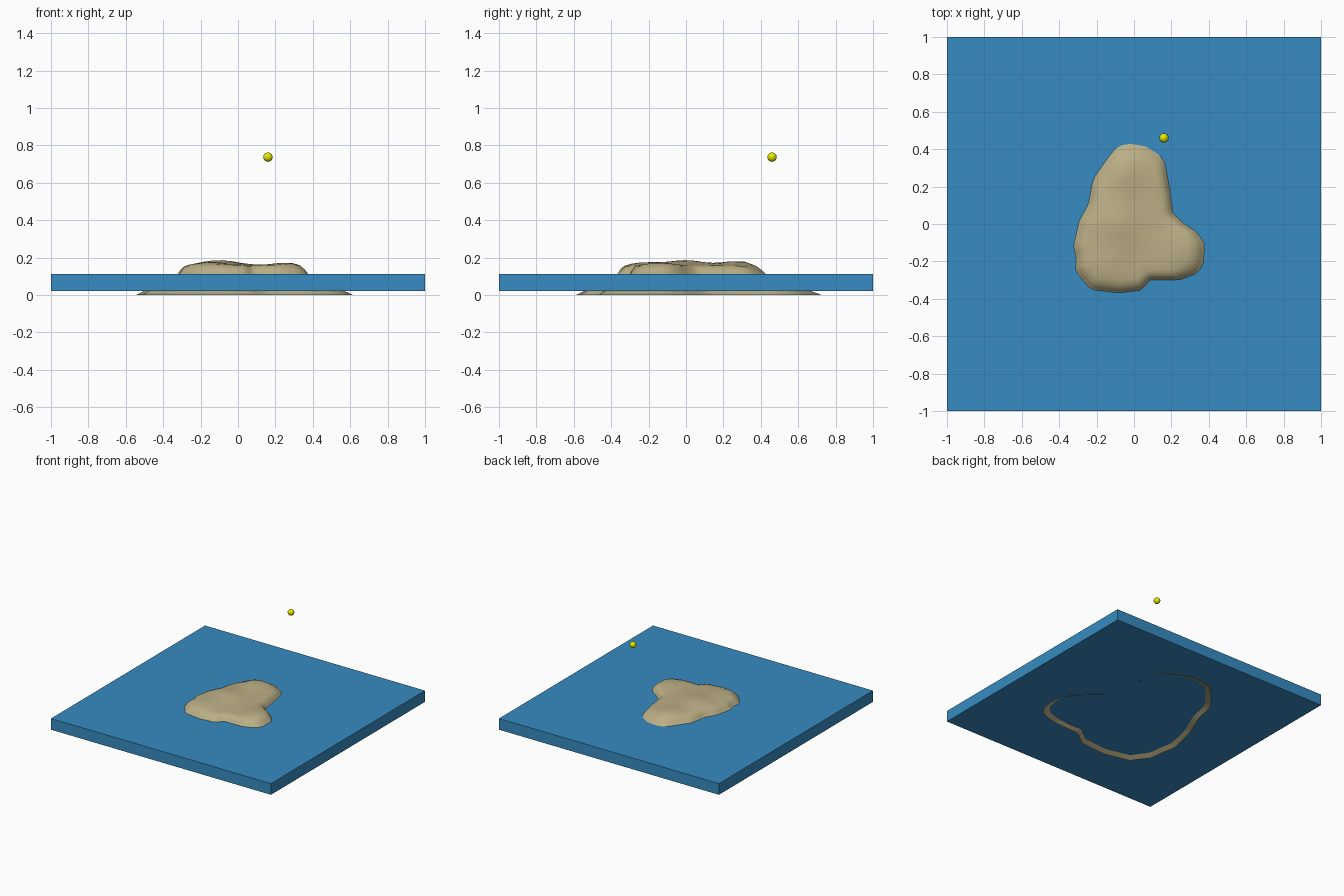
import bpy, bmesh, math
from mathutils import Vector

if "Cube" in bpy.data.objects:
    bpy.data.objects.remove(bpy.data.objects["Cube"])


def material(name, rgb):
    m = bpy.data.materials.new(name)
    m.diffuse_color = (*rgb, 1)
    m.use_nodes = True
    m.node_tree.nodes["Principled BSDF"].inputs["Base Color"].default_value = m.diffuse_color
    return m


water_blue = material("water blue", (0.038, 0.26, 0.54))
sand = material("sand", (0.50, 0.43, 0.24))
sun_yellow = material("sun yellow", (0.8, 0.8, 0.0))

# Outlines of the island: sea bed rim and waterline
RIM = [(0.58, -0.386), (0.615, -0.25), (0.616, -0.158), (0.52, -0.03), (0.364, 0.116),
       (0.31, 0.32), (0.29, 0.53), (0.235, 0.64), (0.053, 0.725), (-0.14, 0.723),
       (-0.25, 0.61), (-0.36, 0.474), (-0.40, 0.28), (-0.49, 0.07), (-0.55, -0.18),
       (-0.52, -0.3), (-0.514, -0.40), (-0.41, -0.54), (-0.2, -0.59), (0.04, -0.57),
       (0.15, -0.475), (0.40, -0.465), (0.516, -0.43)]
SHORE = [(0.38, -0.11), (0.34, -0.045), (0.27, 0.0), (0.21, 0.055), (0.19, 0.2),
         (0.16, 0.355), (0.06, 0.42), (-0.02, 0.43), (-0.09, 0.42), (-0.155, 0.335),
         (-0.22, 0.24), (-0.245, 0.105), (-0.295, 0.015), (-0.325, -0.12),
         (-0.31, -0.18), (-0.315, -0.25), (-0.235, -0.35), (-0.085, -0.37),
         (0.04, -0.355), (0.085, -0.30), (0.245, -0.30), (0.325, -0.27), (0.37, -0.23)]
CENTRE = Vector((-0.02, -0.07))
STEPS = 72


def radius(outline, a):
    """Distance from the centre to the outline in direction a."""
    d = Vector((math.cos(a), math.sin(a)))
    best = 0
    for i, p in enumerate(outline):
        p = Vector(p) - CENTRE
        e = Vector(outline[(i + 1) % len(outline)]) - CENTRE - p
        den = d.x * e.y - d.y * e.x
        if abs(den) < 1e-9:
            continue
        t = (p.x * e.y - p.y * e.x) / den
        s = (p.x * d.y - p.y * d.x) / den
        if t > 0 and -1e-6 <= s <= 1 + 1e-6:
            best = max(best, t)
    return best


def hill(x, y):
    """Plateau height with gentle humps."""
    humps = [(-0.1, 0.0, 0.026, 0.13), (-0.05, 0.28, 0.024, 0.09),
             (0.27, -0.14, 0.014, 0.1), (-0.15, -0.22, 0.014, 0.11)]
    return 0.160 + sum(h * math.exp(-((x - u) ** 2 + (y - v) ** 2) / (w * w))
                       for u, v, h, w in humps)


# Island: open shell of rings from the rim up to the plateau
bm = bmesh.new()
angles = [2 * math.pi * i / STEPS for i in range(STEPS)]
rings = []
# (scale of shore outline, share of the hill height above the water)
levels = [None, (1, 0), (0.95, 0.45), (0.88, 0.82), (0.78, 0.96),
          (0.62, 1), (0.46, 1), (0.3, 1), (0.15, 1)]
for lv in levels:
    ring = []
    for a in angles:
        r = radius(RIM, a) if lv is None else radius(SHORE, a) * lv[0]
        x, y = CENTRE.x + r * math.cos(a), CENTRE.y + r * math.sin(a)
        z = 0 if lv is None else 0.11 + (hill(x, y) - 0.11) * lv[1]
        ring.append(bm.verts.new((x, y, z)))
    rings.append(ring)
top = bm.verts.new((*CENTRE, hill(*CENTRE)))
for i in range(STEPS):
    j = (i + 1) % STEPS
    for lo, hi in zip(rings, rings[1:]):
        bm.faces.new((lo[i], lo[j], hi[j], hi[i]))
    bm.faces.new((rings[-1][i], rings[-1][j], top))
for f in bm.faces:
    f.smooth = True
mesh = bpy.data.meshes.new("island")
bm.to_mesh(mesh)
bm.free()
island = bpy.data.objects.new("island", mesh)
bpy.context.collection.objects.link(island)
mesh.materials.append(sand)

# Water slab
bpy.ops.mesh.primitive_cube_add(size=1, location=(0, 0, 0.066))
water = bpy.context.object
water.name = "water"
water.scale = (2, 2, 0.092)
water.data.materials.append(water_blue)

# Small sun
bpy.ops.mesh.primitive_uv_sphere_add(segments=32, ring_count=16, radius=0.025,
                                     location=(0.16, 0.46, 0.737))
sun = bpy.context.object
sun.name = "sun"
bpy.ops.object.shade_smooth()
sun.data.materials.append(sun_yellow)
